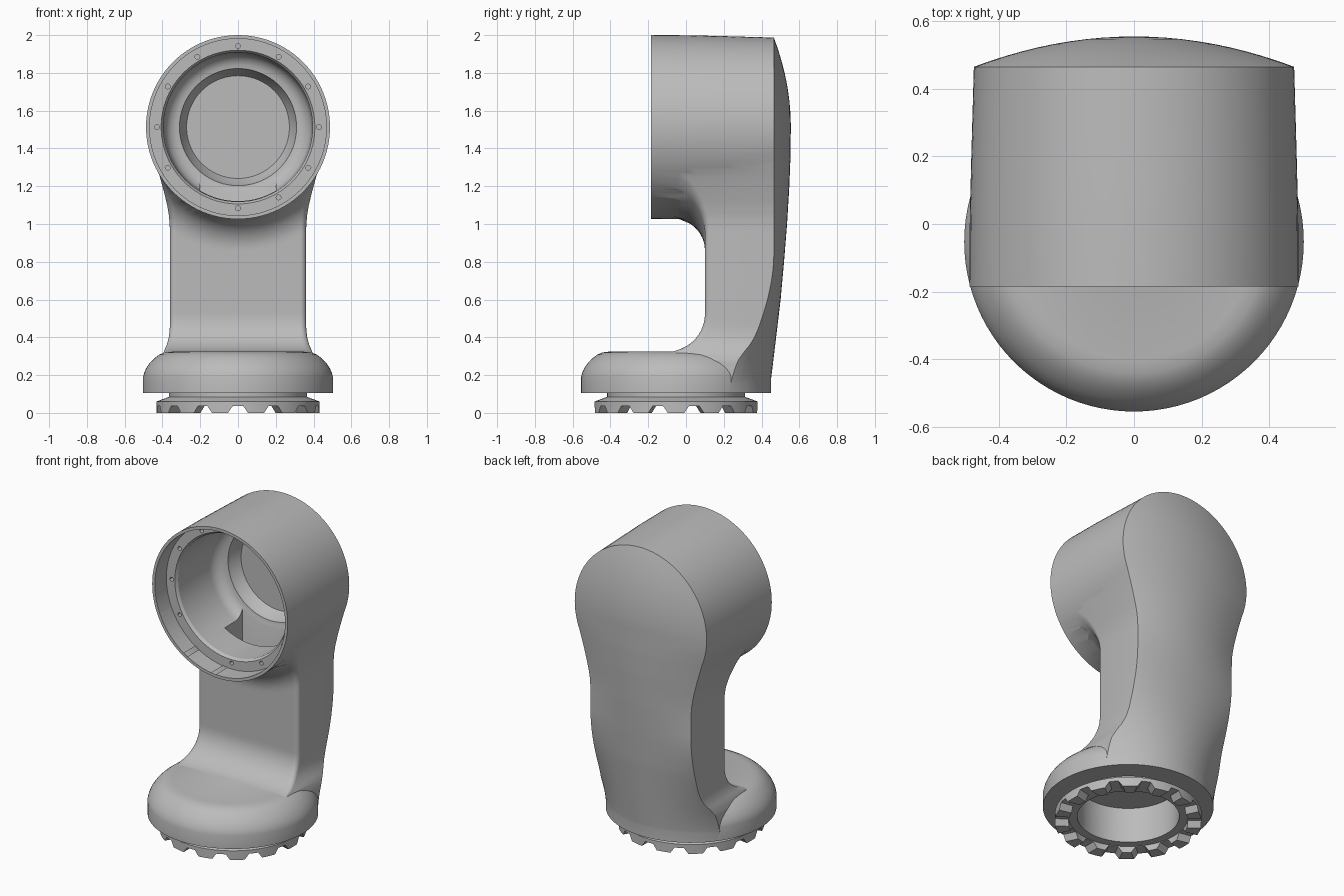
import bpy, bmesh, math

if "Cube" in bpy.data.objects:
    bpy.data.objects.remove(bpy.data.objects["Cube"])

HZ = 1.513      # height of the head axis
BY = -0.0525    # y of the base axis

grey = bpy.data.materials.new("plain grey")
grey.diffuse_color = (0.5, 0.5, 0.5, 1)
grey.use_nodes = True
grey.node_tree.nodes["Principled BSDF"].inputs["Base Color"].default_value = grey.diffuse_color


def make(name, verts, faces):
    me = bpy.data.meshes.new(name)
    bm = bmesh.new()
    vs = [bm.verts.new(v) for v in verts]
    for f in faces:
        bm.faces.new([vs[i] for i in f])
    bmesh.ops.remove_doubles(bm, verts=bm.verts, dist=0.00005)
    bmesh.ops.recalc_face_normals(bm, faces=bm.faces)
    bm.to_mesh(me)
    bm.free()
    me.materials.append(grey)
    ob = bpy.data.objects.new(name, me)
    bpy.context.collection.objects.link(ob)
    return ob


def revolve(name, profile, axis, segs=96, closed=False):
    """Spin (radius, position) points about the head axis 'y' or base axis 'z'."""
    n = len(profile)
    verts, faces = [], []
    for i in range(segs):
        a = 2 * math.pi * i / segs
        c, s = math.cos(a), math.sin(a)
        for r, h in profile:
            verts.append((r * c, h, HZ + r * s) if axis == 'y' else (r * c, BY + r * s, h))
    for i in range(segs):
        j = (i + 1) % segs
        for k in range(n if closed else n - 1):
            m = (k + 1) % n
            faces.append((i * n + k, i * n + m, j * n + m, j * n + k))
    return make(name, verts, faces)


def prism(name, bottom, top):
    faces = [(3, 2, 1, 0), (4, 5, 6, 7)]
    faces += [(i, (i + 1) % 4, 4 + (i + 1) % 4, 4 + i) for i in range(4)]
    return make(name, bottom + top, faces)


def boolean(target, tool, op):
    m = target.modifiers.new("bool", 'BOOLEAN')
    m.operation, m.solver, m.object = op, 'EXACT', tool
    bpy.context.view_layer.objects.active = target
    bpy.ops.object.modifier_apply(modifier=m.name)
    bpy.data.objects.remove(tool, do_unlink=True)


def interp(table, z):
    if z <= table[0][0]:
        return table[0][1]
    for (a, va), (b, vb) in zip(table, table[1:]):
        if z <= b:
            return va + (vb - va) * (z - a) / (b - a)
    return table[-1][1]


# neck: a front and a back surface, each a function of x and z
WIDTH = [(.15, .41), (.28, .406), (.33, .391), (.36, .377), (.40, .366), (.45, .361),
         (.98, .361), (1.04, .365), (1.1, .375), (1.17, .392), (1.24, .411), (1.3, .429),
         (1.36, .447), (1.42, .4645), (1.47, .472), (HZ, .474)]
BACK = [(.15, .447), (.3, .465), (.45, .483), (.6, .501), (.8, .519), (1.0, .535),
        (1.2, .547), (1.35, .553), (HZ, .555)]


def front_y(x, z, u):
    d = math.hypot(x, z - HZ) - .487          # distance below the head
    R = .165
    y = .1
    if d < R:
        d = max(d, 0)
        y = .1 - R + math.sqrt(R * R - (R - d) ** 2)
    if z < .525:                              # lower fillet onto the base
        t = max(z, .326)
        y = min(y, -.1 + math.sqrt(max(0, .04 - (.525 - t) ** 2)))
    e = max(0, (abs(u) - .92) / .08)
    return y + .03 * (1 - math.sqrt(max(0, 1 - e * e)))


def back_y(x, z, u):
    yc = interp(BACK, z)
    s = min(1, max(0, (z - .15) / .7))
    s = s * s * (3 - 2 * s)
    round_drop = .505 - math.sqrt(.505 ** 2 - x * x)
    return yc - ((1 - s) * round_drop + s * (yc - .465) * u * u)


us = [i / 10 for i in range(10)] + [.92, .94, .96, .98, .993, 1]
us = [-u for u in reversed(us[1:])] + us
rows = 72
zs = [.15 + (HZ - .15) * i / rows for i in range(rows + 1)]
nu = len(us)
verts, faces = [], []
for z in zs:
    w = interp(WIDTH, z)
    verts += [(u * w, front_y(u * w, z, u), z) for u in us]
    verts += [(u * w, back_y(u * w, z, u), z) for u in reversed(us)]
N = 2 * nu
for i in range(rows):
    for k in range(N):
        m = (k + 1) % N
        faces.append((i * N + k, i * N + m, (i + 1) * N + m, (i + 1) * N + k))
faces += [tuple(range(N)), tuple(rows * N + k for k in range(N))]
body = make("arm_body", verts, faces)

# head: tapered drum with a domed back
dome = [(.474 * i / 10, .555 - .09 * (i / 10) ** 2) for i in range(11)]
boolean(body, revolve("head", dome + [(.481, .22), (.486, .02), (.487, -.185), (0, -.185)], 'y'), 'UNION')

# base: rounded disc
boolean(body, revolve("base", [(0, .105), (.5025, .105), (.5025, .19), (.497, .212), (.486, .237),
        (.468, .263), (.444, .288), (.418, .308), (.39, .32), (.35, .325), (0, .325)], 'z'), 'UNION')

# bore with recessed flange, rounded floor and stepped pocket
fillet = [(.31 + .08 * math.cos(a), .26 + .08 * math.sin(a))
          for a in (math.pi / 2 * i / 6 for i in range(7))]
boolean(body, revolve("bore", [(0, -.3), (.468, -.3), (.468, -.067), (.407, -.067), (.395, -.05)]
        + fillet + [(.305, .36), (.272, .42), (0, .42)], 'y'), 'DIFFERENCE')

# cable pocket running down into the neck
boolean(body, prism("pocket", [(-.2, .15, .6), (.2, .15, .6), (.2, .33, .6), (-.2, .33, .6)],
        [(-.2, .15, 1.3), (.2, .15, 1.3), (.2, .33, 1.3), (-.2, .33, 1.3)]), 'DIFFERENCE')

# hole under the base
boolean(body, revolve("base_hole", [(0, .05), (.302, .05), (.302, .27), (0, .27)], 'z', 64), 'DIFFERENCE')

# twelve bolt holes in the flange
verts, faces = [], []
for i in range(12):
    a = math.pi * i / 6
    cx, cz = .43 * math.cos(a), HZ + .43 * math.sin(a)
    o = len(verts)
    for y in (-.1, -.035):
        verts += [(cx + .013 * math.cos(t), y, cz + .013 * math.sin(t))
                  for t in (math.pi * k / 6 for k in range(12))]
    faces += [(o + k, o + (k + 1) % 12, o + 12 + (k + 1) % 12, o + 12 + k) for k in range(12)]
    faces += [tuple(range(o, o + 12)), tuple(range(o + 12, o + 24))]
boolean(body, make("bolt_holes", verts, faces), 'DIFFERENCE')

# toothed coupling ring
ring = revolve("coupling_ring", [(.30, .115), (.30, .04), (.352, .04), (.352, 0), (.432, 0),
               (.432, .06), (.365, .085), (.365, .115)], 'z', 112, True)
for i in range(14):
    a = -math.pi / 2 + 2 * math.pi * i / 14
    c, s = math.cos(a), math.sin(a)

    def place(r, t, z):
        return (r * c - t * s, BY + r * s + t * c, z)
    lo = [place(r, t, -.01) for r, t in ((.34, -.06), (.5, -.06), (.5, .06), (.34, .06))]
    hi = [place(r, t, .036) for r, t in ((.34, -.028), (.5, -.028), (.5, .028), (.34, .028))]
    boolean(ring, prism("tooth_gap", lo, hi), 'DIFFERENCE')

# smooth shading with crisp edges
for ob in (body, ring):
    bpy.ops.object.select_all(action='DESELECT')
    ob.select_set(True)
    bpy.context.view_layer.objects.active = ob
    bpy.ops.object.shade_smooth_by_angle(angle=math.radians(32))
